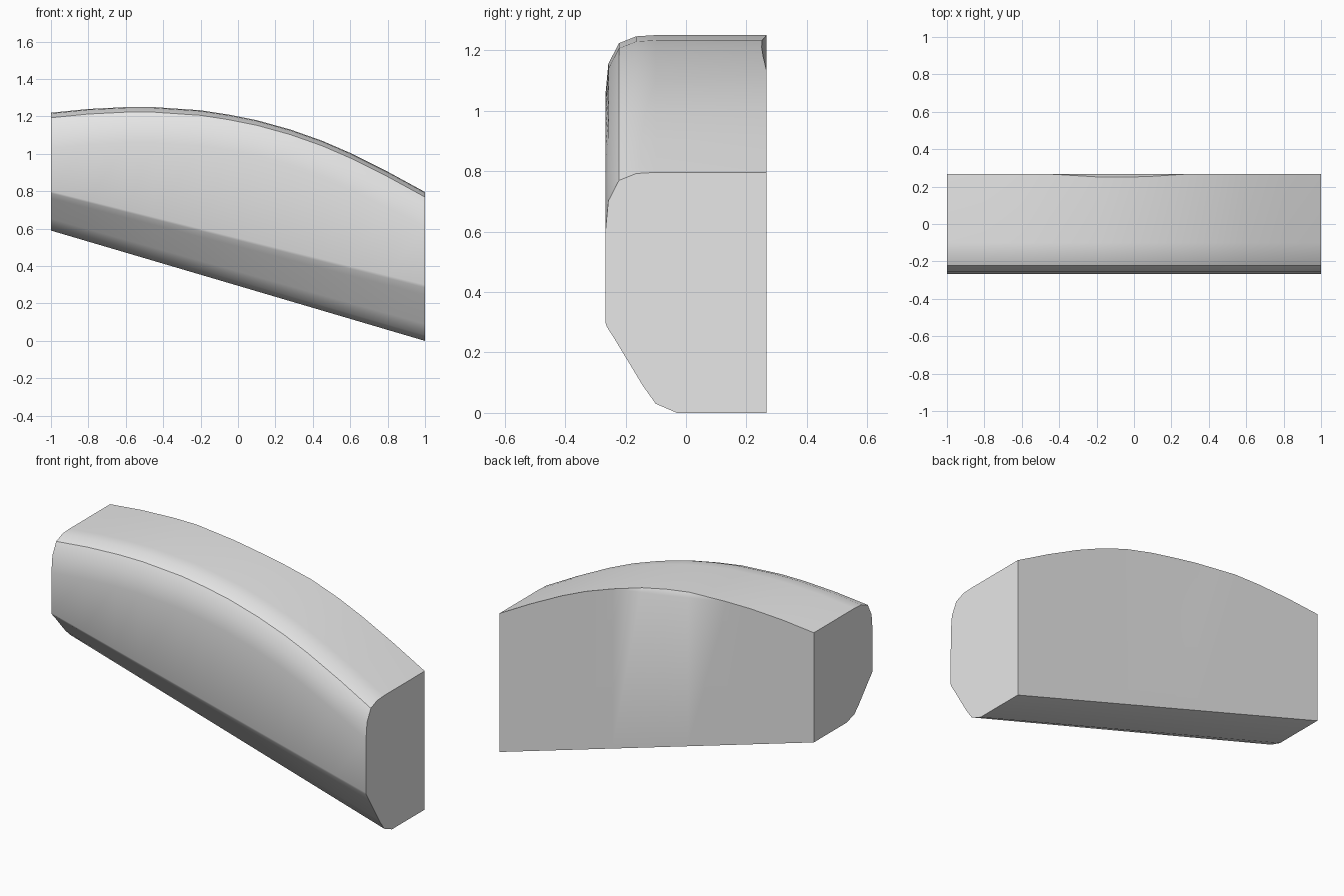
import bpy, bmesh, math

if "Cube" in bpy.data.objects:
    bpy.data.objects.remove(bpy.data.objects["Cube"])

grey = bpy.data.materials.new("light_grey")
grey.diffuse_color = (0.8, 0.8, 0.8, 1)
grey.use_nodes = True
grey.node_tree.nodes["Principled BSDF"].inputs["Base Color"].default_value = grey.diffuse_color

# crown line of the curved top: x, z
CROWN = [(-1, 1.22), (-0.8, 1.24), (-0.6, 1.25), (-0.45, 1.25), (-0.2, 1.233),
         (-0.05, 1.21), (0.1, 1.18), (0.28, 1.13), (0.45, 1.07),
         (0.6, 1.005), (0.8, 0.905), (1, 0.796)]
# lower bevel: y and fraction of the bevel height; upper rounding: y and drop below crown
LOWER = [(-0.03, 0), (-0.10, 0.1), (-0.143, 0.3), (-0.237, 0.82), (-0.262, 0.95), (-0.267, 1)]
UPPER = [(-0.266, 0.19), (-0.257, 0.095), (-0.222, 0.027), (-0.165, 0.004), (-0.10, 0)]
BACK = 0.267


def section(x, top):
    t = (x + 1) / 2
    base = 0.59 * (1 - t)
    bevel = 0.21 + 0.09 * t
    # small shaved sliver on the upper back edge
    s = (x + 0.45) / 0.73
    shave = math.sin(math.pi * s) if 0 < s < 1 else 0
    pts = [(BACK, base)]
    pts += [(y, base + f * bevel) for y, f in LOWER]
    pts += [(y, top - d) for y, d in UPPER]
    pts += [(BACK - 0.017 * shave, top), (BACK, top - 0.03 * shave)]
    return [(x, y, z) for y, z in pts]


# wedge-shaped bar lofted along x
bm = bmesh.new()
rings = [[bm.verts.new(p) for p in section(x, z)] for x, z in CROWN]
n = len(rings[0])
for a, b in zip(rings, rings[1:]):
    for i in range(n):
        j = (i + 1) % n
        bm.faces.new((a[i], a[j], b[j], b[i]))
bm.faces.new(rings[0])
bm.faces.new(rings[-1])
bmesh.ops.remove_doubles(bm, verts=bm.verts[:], dist=0.0005)
bmesh.ops.recalc_face_normals(bm, faces=bm.faces[:])
mesh = bpy.data.meshes.new("curved_bar")
bm.to_mesh(mesh)
bm.free()
mesh.materials.append(grey)
bar = bpy.data.objects.new("curved_bar", mesh)
bpy.context.collection.objects.link(bar)
bpy.context.view_layer.objects.active = bar
bar.select_set(True)
bpy.ops.object.shade_smooth_by_angle(angle=math.radians(35))
